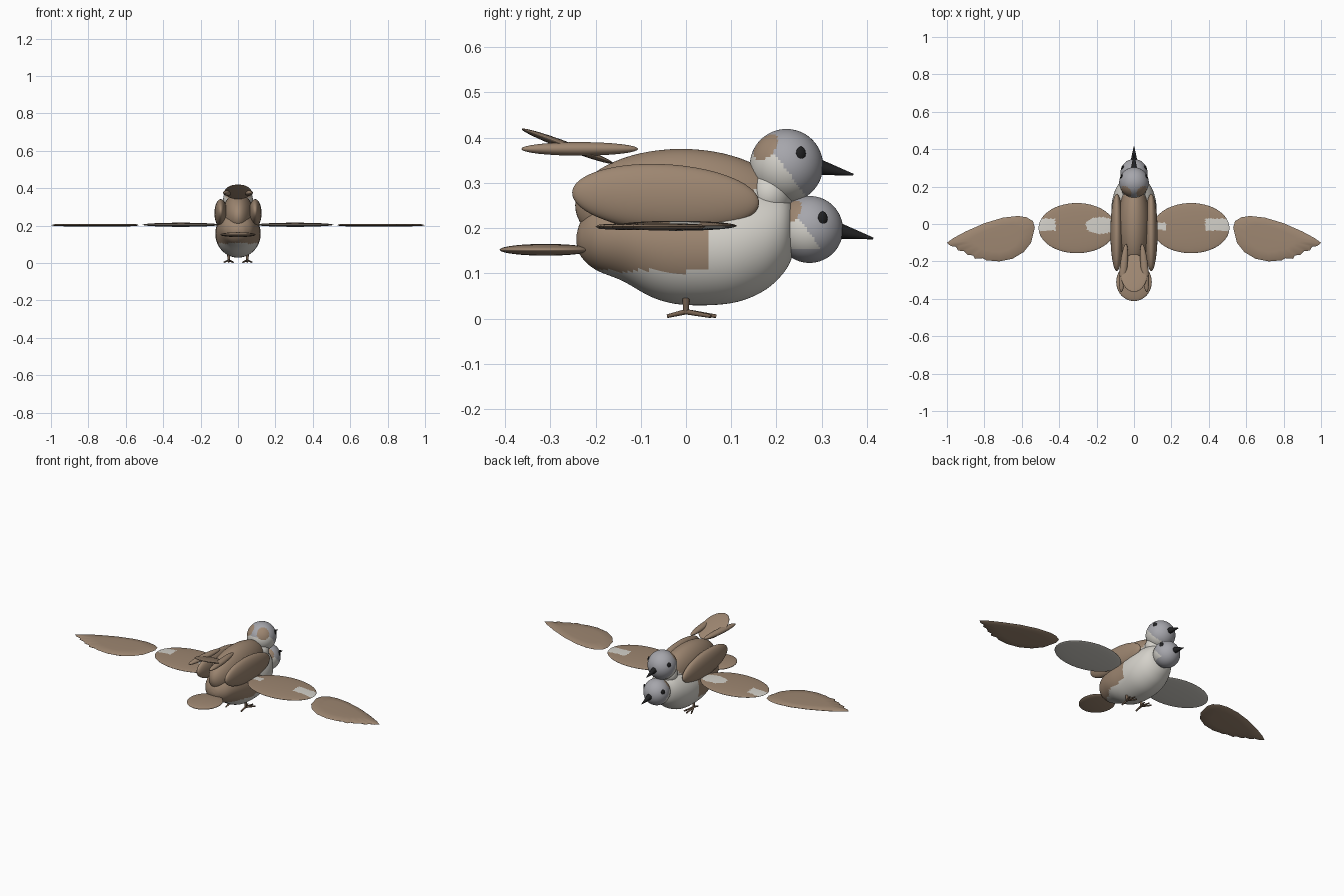
import bpy, bmesh, math
from mathutils import Vector, Matrix

if "Cube" in bpy.data.objects:
    bpy.data.objects.remove(bpy.data.objects["Cube"])


def mat(name, rgb):
    m = bpy.data.materials.new(name)
    m.diffuse_color = (*rgb, 1)
    m.use_nodes = True
    m.node_tree.nodes["Principled BSDF"].inputs["Base Color"].default_value = m.diffuse_color
    return m


BROWN = mat("brown_plumage", (0.34, 0.24, 0.165))
WHITE = mat("white_plumage", (0.66, 0.64, 0.59))
GREY = mat("grey_plumage", (0.38, 0.38, 0.41))
BLACK = mat("black_beak", (0.015, 0.015, 0.016))
LEG = mat("leg_brown", (0.18, 0.12, 0.08))


def finish(bm, name, mats, rule=None, angle=60):
    """Turn a bmesh into an object, colouring faces by a rule on centre and normal."""
    bmesh.ops.recalc_face_normals(bm, faces=bm.faces[:])
    bm.normal_update()
    for f in bm.faces:
        if rule:
            f.material_index = rule(f.calc_center_median(), f.normal)
    me = bpy.data.meshes.new(name)
    bm.to_mesh(me)
    bm.free()
    for m in mats:
        me.materials.append(m)
    ob = bpy.data.objects.new(name, me)
    bpy.context.collection.objects.link(ob)
    bpy.context.view_layer.objects.active = ob
    ob.select_set(True)
    bpy.ops.object.shade_smooth_by_angle(angle=math.radians(angle))
    ob.select_set(False)
    return ob


def ellipsoid(name, centre, radii, mats, rule=None, rot=(0, 0, 0), seg=64):
    bm = bmesh.new()
    bmesh.ops.create_uvsphere(bm, u_segments=seg, v_segments=seg // 2, radius=1)
    m = Matrix.Translation(centre)
    for ang, axis in zip(rot, "XYZ"):
        m = m @ Matrix.Rotation(ang, 4, axis)
    bm.transform(m @ Matrix.Diagonal((*radii, 1)))
    return finish(bm, name, mats, rule)


def rod(name, a, b, r1, r2, material, seg=12):
    a, b = Vector(a), Vector(b)
    bm = bmesh.new()
    bmesh.ops.create_cone(bm, cap_ends=True, segments=seg, radius1=r1, radius2=r2, depth=(b - a).length)
    q = (b - a).to_track_quat('Z', 'Y').to_matrix().to_4x4()
    bm.transform(Matrix.Translation((a + b) / 2) @ q)
    return finish(bm, name, [material])


def catmull(pts, steps):
    out = []
    for i in range(len(pts) - 1):
        p0, p1, p2, p3 = (Vector(pts[min(max(k, 0), len(pts) - 1)]) for k in range(i - 1, i + 3))
        for s in range(steps):
            t = s / steps
            out.append(0.5 * (2 * p1 + (p2 - p0) * t + (2 * p0 - 5 * p1 + 4 * p2 - p3) * t * t
                              + (3 * p1 - p0 - 3 * p2 + p3) * t ** 3))
    return out + [Vector(pts[-1])]


def breast_rule(c, n):
    if c.y < 0.045:
        return 0 if c.z > 0.105 + 0.004 * math.sin(60 * c.y) else 1
    return 0 if c.z > 0.2 + (c.y - 0.04) * 0.7 else 1


# Lower body: sections (y, bottom, top, half width)
sections = [(-0.242, 0.165, 0.185, 0.012), (-0.232, 0.137, 0.215, 0.04), (-0.2, 0.108, 0.25, 0.075),
            (-0.14, 0.083, 0.275, 0.1), (-0.07, 0.045, 0.285, 0.115), (0.0, 0.03, 0.285, 0.12),
            (0.1, 0.034, 0.285, 0.12), (0.17, 0.06, 0.285, 0.105), (0.215, 0.1, 0.275, 0.08),
            (0.236, 0.14, 0.25, 0.045), (0.242, 0.18, 0.21, 0.014)]
bm = bmesh.new()
rings = []
N = 64
for s in catmull([Vector(s) for s in sections], 6):
    y, lo, hi, w = s
    rings.append([bm.verts.new((w * math.cos(2 * math.pi * k / N), y,
                                (lo + hi) / 2 + (hi - lo) / 2 * math.sin(2 * math.pi * k / N)))
                  for k in range(N)])
for a, b in zip(rings, rings[1:]):
    for k in range(N):
        bm.faces.new((a[k], a[(k + 1) % N], b[(k + 1) % N], b[k]))
bm.faces.new(rings[0])
bm.faces.new(rings[-1])
finish(bm, "lower_body", [BROWN, WHITE], breast_rule)

# Upper body and neck
ellipsoid("upper_body", (0, -0.01, 0.25), (0.085, 0.235, 0.125), [BROWN, WHITE], breast_rule)
ellipsoid("neck", (0, 0.185, 0.275), (0.066, 0.052, 0.06), [BROWN, WHITE],
          lambda c, n: 0 if c.y < 0.15 else 1)


# Heads: grey hood, white cheek, brown nape patches
def head(name, c, r, low_limit):
    c = Vector(c)
    spot = Vector((0.55, -0.62, 0.56)).normalized()

    def rule(p, n):
        d = (p - c) / r
        side = Vector((abs(d.x), d.y, d.z)).normalized()
        if (side - spot).length < 0.43:
            return 2
        if d.z < 0.25 - (d.y + 0.25) * 1.4 and d.z > low_limit and d.z < 0.3:
            return 1
        return 0
    ellipsoid(name + "_head", c, (r * 0.98, r, r), [GREY, WHITE, BROWN], rule, seg=80)
    # Eyes
    for s in (-1, 1):
        d = Vector((s * 0.83, 0.4, 0.33)).normalized()
        ellipsoid(name + "_eye", c + d * r * 0.97, (0.006, 0.012, 0.016), [BLACK], seg=12,
                  rot=(0, 0, s * 0.45))
    # Beak
    base = c + Vector((0, r * 0.93, -0.004))
    rod(name + "_beak", base, c + Vector((0, r + 0.067, -0.02)), 0.017, 0.002, BLACK, 16)


head("upper", (0, 0.222, 0.338), 0.081, -2)
head("lower", (0, 0.273, 0.197), 0.074, -0.6)

# Tails
ellipsoid("lower_tail", (0, -0.31, 0.152), (0.095, 0.102, 0.013), [BROWN])
ellipsoid("raised_tail", (0, -0.262, 0.381), (0.072, 0.108, 0.009), [BROWN], rot=(-0.36, 0, 0))

# Outer wing outline (x, y), from the root round the leading edge to the tip and back
outline = [(0.53, -0.02), (0.54, 0.015), (0.575, 0.036), (0.62, 0.043), (0.7, 0.034), (0.8, 0.004),
           (0.9, -0.04), (0.965, -0.075), (1.0, -0.1), (0.98, -0.118), (0.952, -0.122), (0.94, -0.142),
           (0.91, -0.145), (0.89, -0.165), (0.86, -0.168), (0.85, -0.186), (0.81, -0.183), (0.79, -0.194),
           (0.72, -0.2), (0.65, -0.186), (0.59, -0.15), (0.55, -0.1)]


def outer_wing(s):
    bm = bmesh.new()
    mid = Vector((0.72, -0.075))
    loops = []
    for scale, z in ((0.6, 0.007), (0.93, 0.005), (1, 0), (0.93, -0.005), (0.6, -0.007)):
        loop = []
        for p in outline:
            q = mid + (Vector(p) - mid) * scale
            loop.append(bm.verts.new((s * q.x, q.y, 0.203 + z)))
        loops.append(loop)
    n = len(outline)
    for a, b in zip(loops, loops[1:]):
        for k in range(n):
            bm.faces.new((a[k], a[(k + 1) % n], b[(k + 1) % n], b[k]))
    bm.faces.new(loops[0])
    bm.faces.new(loops[-1])
    finish(bm, "outer_wing", [BROWN])


def inner_wing_rule(c, n):
    if n.z < -0.1:
        return 1
    tip = 0.42 if c.x < 0 else 0.38
    if abs(c.x) > tip and abs(c.y + 0.003) < 0.032:
        return 1
    root = ((abs(c.x) - 0.18) / 0.08) ** 2 + ((c.y + 0.008) / 0.045) ** 2
    if c.x < 0 and root < 1:
        return 1
    return 1 if 0 < c.x < 0.17 and abs(c.y + 0.012) < 0.02 else 0


for s in (-1, 1):
    # Spread wings
    ellipsoid("inner_wing", (s * 0.305, -0.022, 0.205), (0.205, 0.134, 0.011), [BROWN, WHITE],
              inner_wing_rule, seg=96)
    outer_wing(s)
    # Folded wings and their tips
    ellipsoid("folded_wing", (s * 0.092, -0.045, 0.267), (0.034, 0.207, 0.074), [BROWN], rot=(-0.06, 0, 0))
    ellipsoid("folded_wing_tip", (s * 0.056, -0.235, 0.375), (0.02, 0.13, 0.015), [BROWN],
              rot=(0, 0, s * 0.1), seg=32)
    # Legs and toes
    x = s * 0.05
    rod("leg", (x, 0, 0.01), (x, 0, 0.045), 0.006, 0.008, LEG)
    for dx, dy in ((-0.024, 0.055), (0, 0.067), (0.024, 0.055), (0, -0.042)):
        rod("toe", (x, 0, 0.015), (x + dx, dy, 0.005), 0.006, 0.004, LEG, 8)
